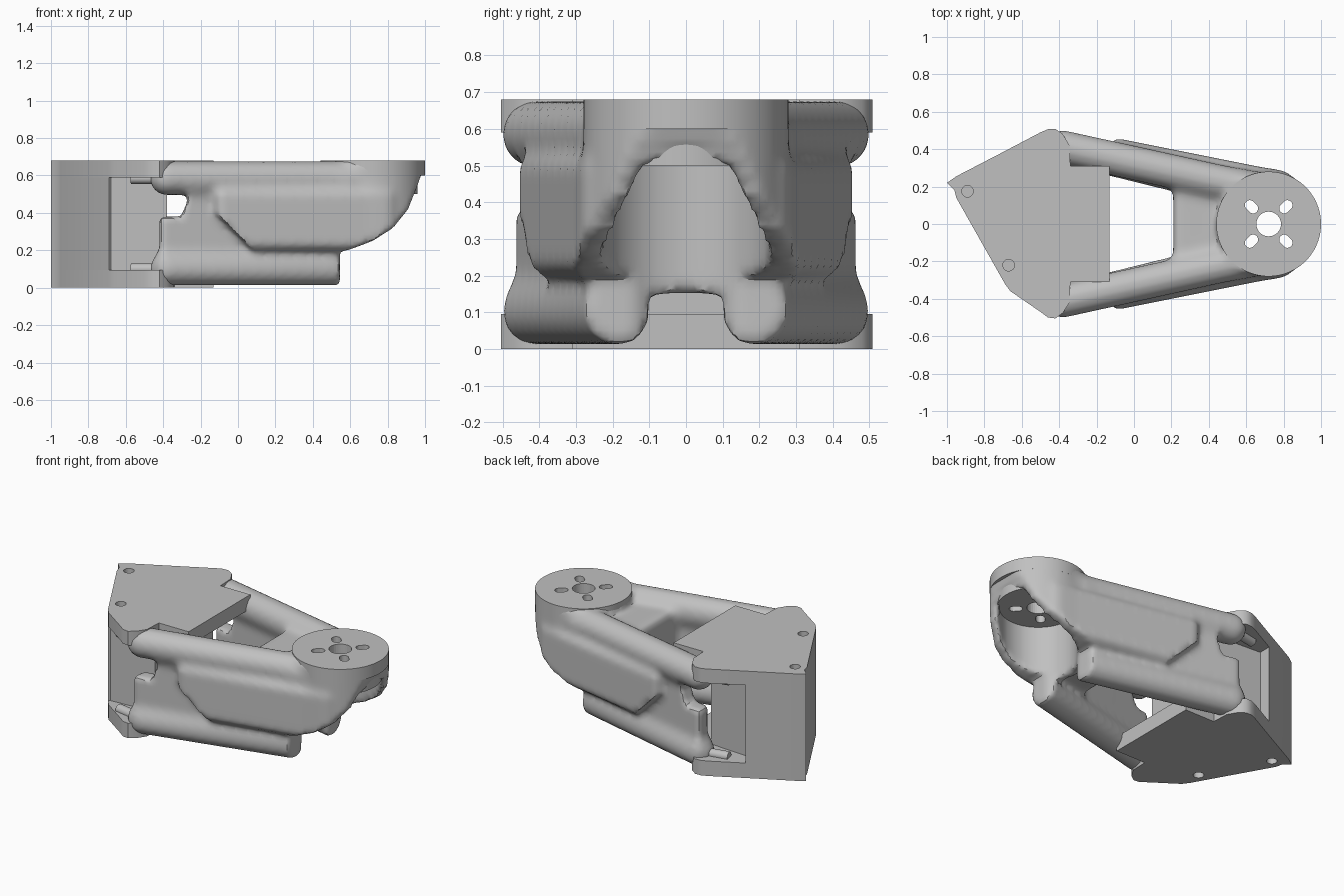
import bpy, bmesh, math
from mathutils import Vector

old = bpy.data.objects.get("Cube")
if old:
    bpy.data.objects.remove(old)

TONE = (0.53, 0.53, 0.53, 1)
grey = bpy.data.materials.new("matte_grey")
grey.use_nodes = True
grey.diffuse_color = TONE
grey.node_tree.nodes["Principled BSDF"].inputs["Base Color"].default_value = TONE
HUB = 0.72


def prism(bm, pts, lo, hi, place=lambda u, v, w: (u, v, w)):
    """Closed prism: place(u, v, w) maps profile point and depth to space."""
    a = [bm.verts.new(place(u, v, lo)) for u, v in pts]
    b = [bm.verts.new(place(u, v, hi)) for u, v in pts]
    faces = [bm.faces.new(a), bm.faces.new(b)]
    for i in range(len(pts)):
        j = (i + 1) % len(pts)
        faces.append(bm.faces.new((a[i], a[j], b[j], b[i])))
    bm.normal_update()
    bmesh.ops.recalc_face_normals(bm, faces=faces)


def tube(bm, start, end, radius, sides=40):
    s, e = Vector(start), Vector(end)
    turn = (e - s).to_track_quat('Z', 'Y')
    ring = [(radius * math.cos(math.tau * i / sides), radius * math.sin(math.tau * i / sides))
            for i in range(sides)]
    prism(bm, ring, 0, (e - s).length, lambda u, v, w: s + turn @ Vector((u, v, w)))


def make(name, bm, cutter=False):
    me = bpy.data.meshes.new(name)
    bm.to_mesh(me)
    bm.free()
    ob = bpy.data.objects.new(name, me)
    bpy.context.collection.objects.link(ob)
    me.materials.append(grey)
    ob.hide_render = ob.hide_viewport = cutter
    return ob


def cut(ob, cutter):
    mod = ob.modifiers.new(cutter.name, 'BOOLEAN')
    mod.operation = 'DIFFERENCE'
    mod.solver = 'EXACT'
    mod.object = cutter


# Distance helpers for the blended frame
def blend(a, b, k=0.05):
    h = max(k - abs(a - b), 0) / k
    return min(a, b) - h * h * k / 4


def capsule(x, y, z, a, b, r):
    dx, dy = b[0] - a[0], b[1] - a[1]
    t = min(1, max(0, ((x - a[0]) * dx + (y - a[1]) * dy) / (dx * dx + dy * dy)))
    return math.sqrt((x - a[0] - t * dx) ** 2 + (y - a[1] - t * dy) ** 2 + (z - a[2]) ** 2) - r


def box(x, y, z, c, half, r):
    qx, qy, qz = abs(x - c[0]) - half[0] + r, abs(y - c[1]) - half[1] + r, abs(z - c[2]) - half[2] + r
    outer = math.sqrt(max(qx, 0) ** 2 + max(qy, 0) ** 2 + max(qz, 0) ** 2)
    return outer + min(max(qx, qy, qz), 0) - r


NOSE = [(0.54, 0.19), (0.6, 0.205), (0.72, 0.25), (0.83, 0.32), (0.91, 0.42),
        (0.95, 0.52), (0.985, 0.62), (1.2, 1.2)]


def nose_height(x):
    for (x0, z0), (x1, z1) in zip(NOSE, NOSE[1:]):
        if x <= x1:
            return z0 + (z1 - z0) * max(0, x - x0) / (x1 - x0)
    return NOSE[-1][1]


def frame_distance(x, y, z):
    # Upper and lower tubes
    d = min(capsule(x, y, z, (-0.38, 0.41, 0.585), (0.62, 0.19, 0.585), 0.09),
            capsule(x, y, z, (-0.38, 0.41, 0.1), (0.57, 0.175, 0.1), 0.088))
    # Thin inner web with the rear window
    web = box(x, y - 0.32 + 0.23 * x, z, (0.09, 0, 0.35), (0.51, 0.055, 0.23), 0.03)
    window = max(x + 0.22, 0.38 - z, (0.37 + 2.27 * (x + 0.31) - z) * 0.4)
    d = blend(d, max(web, -window))
    # Bulging outer cheek with a sloped rear corner
    cheek = box(x, y - 0.44 + 0.2 * x, z, (0.36, -0.065, 0.365), (0.48, 0.065, 0.165), 0.05)
    d = blend(d, max(cheek, (0.28 - x - z) * 0.7))
    # Cross web and round hub wall
    d = blend(d, box(x, y, z, (0.42, 0, 0.4), (0.21, 0.27, 0.21), 0.04))
    radius = math.hypot(x - HUB, y)
    d = blend(d, max(radius - 0.28, abs(z - 0.41) - 0.26), 0.03)
    # Motor clearance, front opening, sweeping nose and flat limits
    opening = max(HUB - x, (y - 0.12 - (0.5 - z) * 0.45) * 0.9, z - 0.5)
    nose = min(x - 0.545, (nose_height(x) - z) * 0.7)
    return max(d, 0.225 - radius, -opening, nose, z - 0.675, 0.012 - z)


def skin(field, lo, count, step):
    """Quad skin over the zero level of a field mirrored in y."""
    nx, ny, nz = count
    val = {}
    for i in range(nx + 1):
        for j in range(ny + 1):
            for k in range(nz + 1):
                v = field(lo[0] + i * step, j * step, lo[1] + k * step)
                val[i, j, k] = val[i, -j, k] = v or 1e-9
    corners = [(a, b, c) for a in (0, 1) for b in (0, 1) for c in (0, 1)]
    edges = [(p, q) for p in corners for q in corners
             if p < q and sum(abs(m - n) for m, n in zip(p, q)) == 1]
    bm = bmesh.new()
    cell = {}
    for i in range(nx):
        for j in range(-ny, ny):
            for k in range(nz):
                vs = {c: val[i + c[0], j + c[1], k + c[2]] for c in corners}
                if min(vs.values()) > 0 or max(vs.values()) < 0:
                    continue
                hits = [Vector(p).lerp(Vector(q), vs[p] / (vs[p] - vs[q]))
                        for p, q in edges if vs[p] * vs[q] < 0]
                m = sum(hits, Vector()) / len(hits) + Vector((i, j, k))
                cell[i, j, k] = bm.verts.new((lo[0] + m.x * step, m.y * step, lo[1] + m.z * step))
    for (i, j, k) in list(cell):
        here = val[i, j, k]
        for end, u, v in (((1, 0, 0), (0, 1, 0), (0, 0, 1)), ((0, 1, 0), (0, 0, 1), (1, 0, 0)),
                          ((0, 0, 1), (1, 0, 0), (0, 1, 0))):
            if here * val[i + end[0], j + end[1], k + end[2]] < 0:
                ring = [cell[i - a * u[0] - b * v[0], j - a * u[1] - b * v[1], k - a * u[2] - b * v[2]]
                        for a, b in ((0, 0), (1, 0), (1, 1), (0, 1))]
                bm.faces.new(ring if here < 0 else ring[::-1])
    return bm


frame = make("organic_frame", skin(frame_distance, (-0.53, -0.03), (88, 30, 41), 0.018))
mod = frame.modifiers.new("soften", 'SMOOTH')
mod.factor = 0.5
mod.iterations = 3

# Cutters: centre bore and four radial slots
bm = bmesh.new()
tube(bm, (HUB, 0, 0.3), (HUB, 0, 0.9), 0.066, 32)
bore_cutter = make("bore_cutter", bm, True)
bm = bmesh.new()
for n in range(4):
    a = math.pi / 4 + n * math.pi / 2
    outline = []
    for i in range(24):
        t = math.tau * (i + 0.5) / 24
        u = 0.13 + 0.027 * math.cos(t) + math.copysign(0.012, math.cos(t))
        v = 0.027 * math.sin(t)
        outline.append((HUB + u * math.cos(a) - v * math.sin(a), u * math.sin(a) + v * math.cos(a)))
    prism(bm, outline, 0.3, 0.9)
slot_cutter = make("slot_cutter", bm, True)

# Flat hub disc and the narrower boss under it
crisp = []
for name, lo, hi, r in (("hub_disc", 0.6, 0.68, 0.28), ("hub_boss", 0.5, 0.61, 0.24)):
    bm = bmesh.new()
    tube(bm, (HUB, 0, lo), (HUB, 0, hi), r, 96)
    crisp.append(make(name, bm))
    cut(crisp[-1], bore_cutter)
    cut(crisp[-1], slot_cutter)

# Mounting block: two matching plates and a solid core
plate = [(-1, 0.22), (-0.95, 0.255), (-0.69, 0.39), (-0.5, 0.49), (-0.46, 0.507), (-0.42, 0.508),
         (-0.38, 0.48), (-0.345, 0.42), (-0.34, 0.31), (-0.13, 0.31), (-0.13, -0.31),
         (-0.34, -0.31), (-0.345, -0.42), (-0.38, -0.475), (-0.42, -0.505), (-0.46, -0.5),
         (-0.5, -0.47), (-0.66, -0.36), (-0.69, -0.32), (-0.95, 0.14), (-0.96, 0.18)]
core = plate[:3] + [(-0.69, 0.31), (-0.38, 0.29), (-0.38, -0.29), (-0.68, -0.31)] + plate[-3:]
bm = bmesh.new()
for x, y in ((-0.89, 0.175), (-0.67, -0.22)):
    tube(bm, (x, y, -0.1), (x, y, 0.08), 0.031, 24)
    tube(bm, (x, y, 0.6), (x, y, 0.8), 0.031, 24)
bolt_cutter = make("bolt_cutter", bm, True)
for name, outline, lo, hi in (("top_plate", plate, 0.59, 0.68), ("bottom_plate", plate, 0, 0.095),
                              ("block_core", core, 0.09, 0.595)):
    bm = bmesh.new()
    prism(bm, outline, lo, hi)
    crisp.append(make(name, bm))
    if outline is plate:
        cut(crisp[-1], bolt_cutter)

# Small pins at the rear ends of the tubes
bm = bmesh.new()
for s in (1, -1):
    for z in (0.1, 0.585):
        tube(bm, (-0.57, s * 0.38, z), (-0.42, s * 0.41, z), 0.03, 20)
crisp.append(make("tube_pins", bm))

# Smooth shading with sharp edges kept
bpy.ops.object.select_all(action='DESELECT')
for ob in crisp + [frame]:
    ob.select_set(True)
bpy.context.view_layer.objects.active = frame
bpy.ops.object.shade_smooth_by_angle(angle=math.radians(40))
